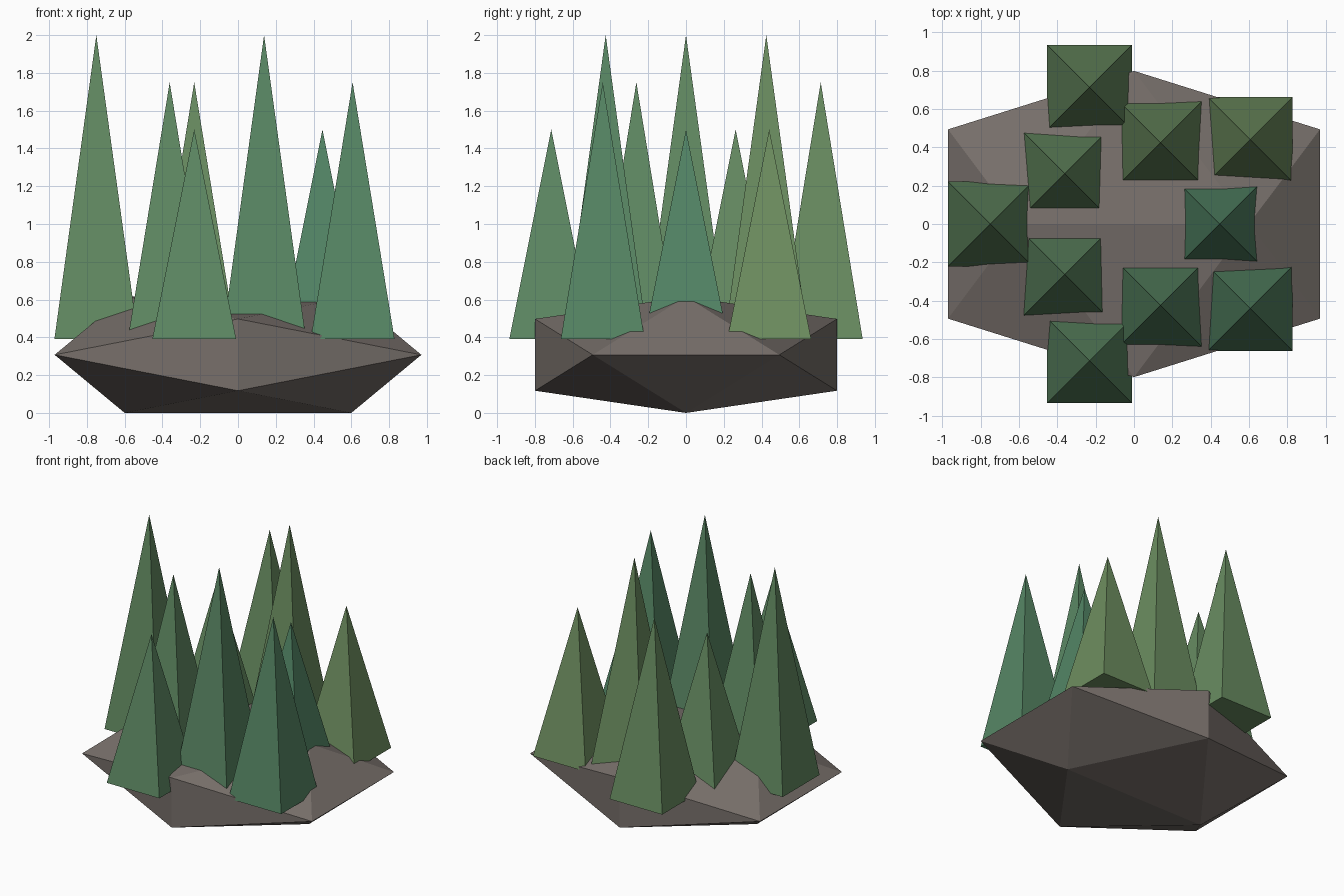
import bpy, bmesh
from math import cos, sin, radians, sqrt

if "Cube" in bpy.data.objects:
    bpy.data.objects.remove(bpy.data.objects["Cube"])


def finish(bm, name, color):
    bmesh.ops.recalc_face_normals(bm, faces=bm.faces)
    mesh = bpy.data.meshes.new(name)
    bm.to_mesh(mesh)
    bm.free()
    mat = bpy.data.materials.new(name + "_color")
    mat.diffuse_color = (*color, 1)
    mat.use_nodes = True
    mat.node_tree.nodes["Principled BSDF"].inputs["Base Color"].default_value = mat.diffuse_color
    mesh.materials.append(mat)
    obj = bpy.data.objects.new(name, mesh)
    bpy.context.collection.objects.link(obj)
    return obj


# Rock: a flattened icosahedron, the hull of three crossed rectangles
SX, SY, SZ, PHI = 0.60, 0.494, 0.19, (1 + sqrt(5)) / 2
bm = bmesh.new()
for a in (-1, 1):
    for b in (-1, 1):
        for x, y, z in ((a * PHI, b, 0), (a, 0, b * PHI), (0, a * PHI, b)):
            bm.verts.new((x * SX, y * SY, (z + PHI) * SZ))
bmesh.ops.convex_hull(bm, input=bm.verts[:])
finish(bm, "rock", (0.185, 0.16, 0.145))

# Trees: square pyramids alternating between an outer and an inner ring
BASE, HALF = 0.39, 0.222
TOPS = (1.75, 1.5, 2.0)
FIRST, LAST = (0.155, 0.27, 0.115), (0.085, 0.235, 0.13)
for i in range(1, 11):
    ang = radians(36 * i)
    r = 0.75 if i % 2 else 0.447
    cx, cy = r * cos(ang), r * sin(ang)
    bm = bmesh.new()
    base = [bm.verts.new((cx + sx * HALF, cy + sy * HALF, BASE))
            for sx, sy in ((-1, -1), (1, -1), (1, 1), (-1, 1))]
    tip = bm.verts.new((cx, cy, TOPS[i % 3]))
    bm.faces.new(base[::-1])
    for k in range(4):
        bm.faces.new((base[k], base[(k + 1) % 4], tip))
    t = (i - 1) / 9
    color = [p + (q - p) * t for p, q in zip(FIRST, LAST)]
    finish(bm, f"tree_{i}", color)
